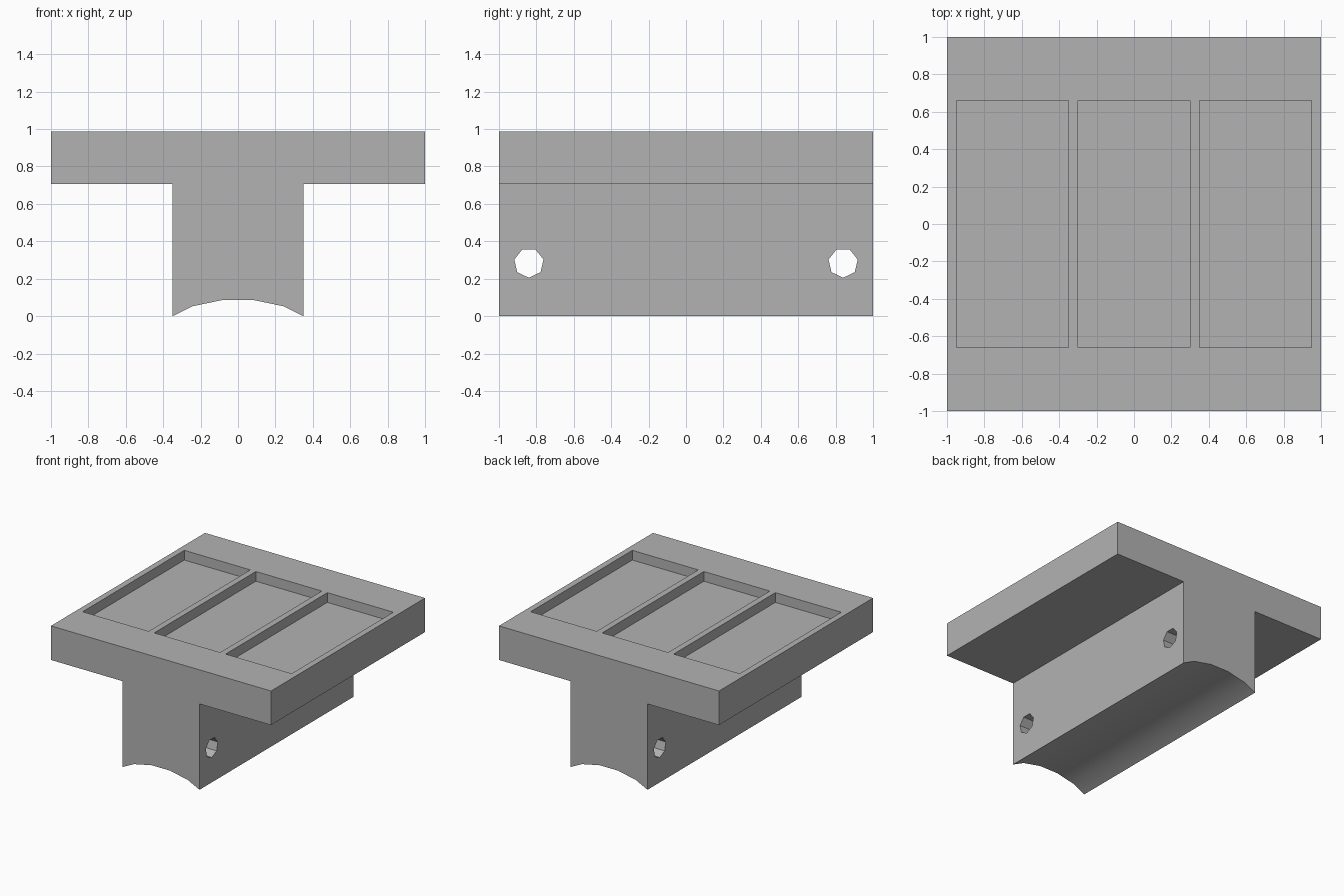
import bpy
import math
from mathutils import Matrix

cube = bpy.data.objects.get("Cube")
if cube:
    bpy.data.objects.remove(cube, do_unlink=True)

grey = bpy.data.materials.new("plain grey")
grey.use_nodes = True
colour = (0.45, 0.45, 0.45, 1)
grey.diffuse_color = colour
grey.node_tree.nodes["Principled BSDF"].inputs["Base Color"].default_value = colour


def prism(name, outline, length, matrix):
    """Extrude an outline along its local z, centred, then place it."""
    n = len(outline)
    verts = [(x, y, s * length / 2) for s in (-1, 1) for x, y in outline]
    faces = [list(range(n))[::-1], list(range(n, 2 * n))]
    faces += [(i, (i + 1) % n, (i + 1) % n + n, i + n) for i in range(n)]
    mesh = bpy.data.meshes.new(name)
    mesh.from_pydata(verts, [], faces)
    mesh.transform(matrix)
    mesh.materials.append(grey)
    obj = bpy.data.objects.new(name, mesh)
    bpy.context.collection.objects.link(obj)
    return obj


def cut(target, cutter):
    bpy.context.view_layer.objects.active = target
    mod = target.modifiers.new("cut", 'BOOLEAN')
    mod.operation = 'DIFFERENCE'
    mod.solver = 'EXACT'
    mod.object = cutter
    bpy.ops.object.modifier_apply(modifier=mod.name)
    bpy.data.objects.remove(cutter, do_unlink=True)


# T-shaped block with a hollow curved foot, extruded front to back
half = [(0.083, 0.086), (0.246, 0.052), (0.35, 0), (0.35, 0.706), (1, 0.706), (1, 0.986)]
profile = half + [(-x, z) for x, z in reversed(half)]
block = prism("mounting_block", profile, 2, Matrix.Rotation(math.pi / 2, 4, 'X'))

# Three shallow trays in the top
w, d, depth = 0.30, 0.66, 0.08
for x in (-0.65, 0, 0.65):
    tray = prism("tray_cutter", [(-w, -d), (w, -d), (w, d), (-w, d)], 2 * depth,
                 Matrix.Translation((x, 0, 0.986)))
    cut(block, tray)

# Two seven-sided bolt holes through the stem
ring = [(0.08 * math.cos(math.tau * i / 7), 0.08 * math.sin(math.tau * i / 7)) for i in range(7)]
for y in (-0.84, 0.84):
    hole = prism("hole_cutter", ring, 1,
                 Matrix.Translation((0, y, 0.285)) @ Matrix.Rotation(math.pi / 2, 4, 'Y'))
    cut(block, hole)

# Smooth the foot curve, keep all other edges sharp
bpy.ops.object.select_all(action='DESELECT')
block.select_set(True)
bpy.context.view_layer.objects.active = block
bpy.ops.object.shade_smooth_by_angle(angle=math.radians(30))
